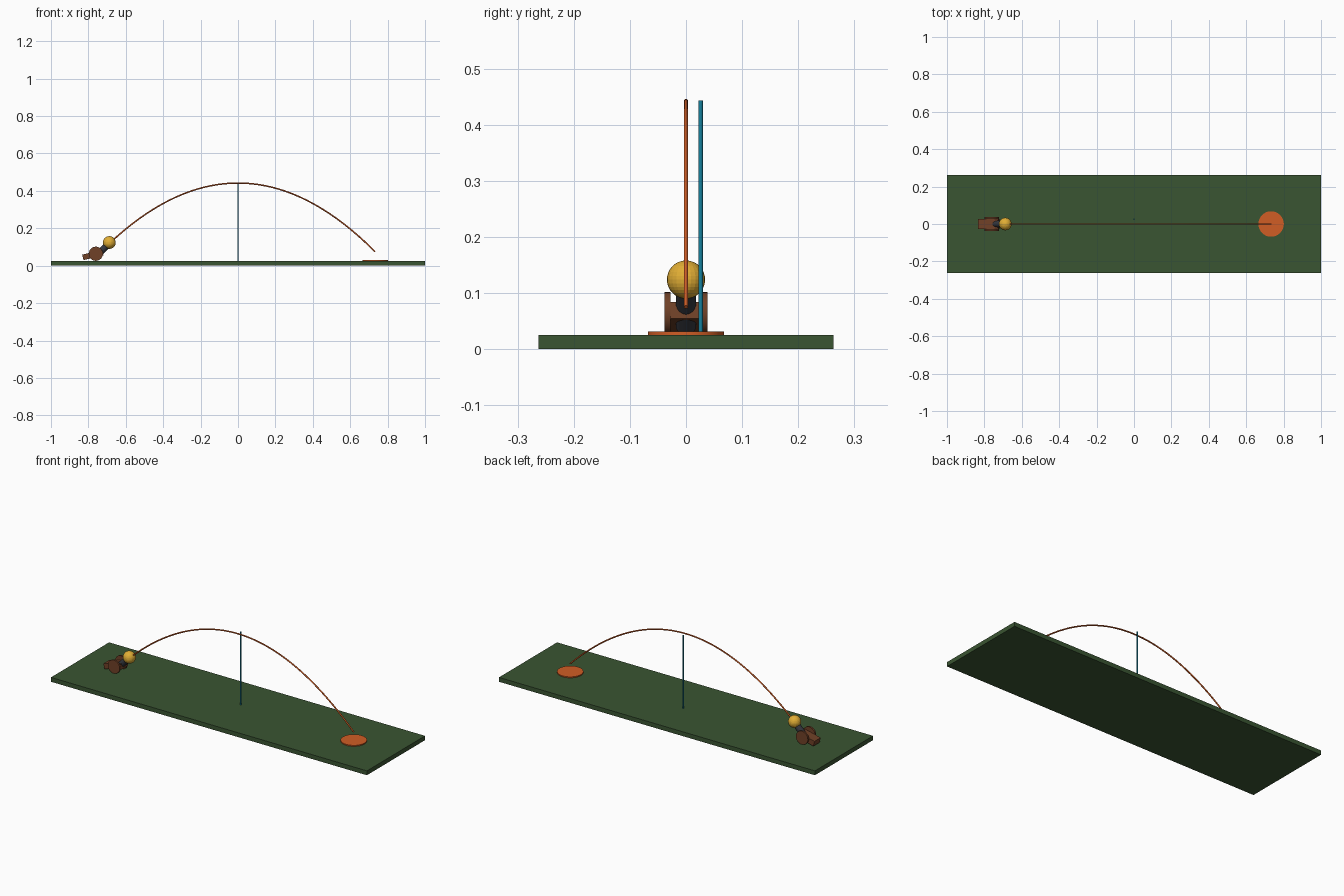
import bpy
from math import radians, pi

if "Cube" in bpy.data.objects:
    bpy.data.objects.remove(bpy.data.objects["Cube"], do_unlink=True)


def material(name, rgb):
    m = bpy.data.materials.new(name)
    m.use_nodes = True
    m.diffuse_color = (*rgb, 1)
    m.node_tree.nodes["Principled BSDF"].inputs["Base Color"].default_value = (*rgb, 1)
    return m


GREEN = material("field green", (0.042, 0.09, 0.032))
ORANGE = material("target orange", (0.64, 0.11, 0.018))
BROWN = material("wood brown", (0.16, 0.052, 0.02))
IRON = material("dark iron", (0.035, 0.038, 0.048))
GOLD = material("ball gold", (0.75, 0.42, 0.035))
TEAL = material("marker teal", (0.008, 0.22, 0.34))


def finish(name, mat, smooth=False):
    ob = bpy.context.object
    ob.name = name
    ob.data.materials.append(mat)
    if smooth:
        bpy.ops.object.shade_smooth_by_angle(angle=radians(35))
    return ob


def box(name, mat, loc, size, tilt=0):
    bpy.ops.mesh.primitive_cube_add(size=1, location=loc, rotation=(0, tilt, 0))
    bpy.context.object.scale = size
    return finish(name, mat)


def cylinder(name, mat, loc, radius, depth, rot=(0, 0, 0), sides=24):
    bpy.ops.mesh.primitive_cylinder_add(vertices=sides, radius=radius, depth=depth,
                                        location=loc, rotation=rot)
    return finish(name, mat, True)


# Field, landing target and height marker
box("field", GREEN, (0, 0, 0.0125), (2, 0.525, 0.025))
cylinder("landing_target", ORANGE, (0.733, 0, 0.028), 0.068, 0.006, sides=48)
cylinder("height_marker", TEAL, (0, 0.026, 0.234), 0.004, 0.418, sides=12)

# Cannon: tilted carriage, wheels, barrel
box("carriage", BROWN, (-0.776, 0, 0.057), (0.11, 0.056, 0.03), radians(-13))
for side, name in ((-1, "right_wheel"), (1, "left_wheel")):
    cylinder(name, BROWN, (-0.76, side * 0.033, 0.064), 0.038, 0.01, (pi / 2, 0, 0))
cylinder("barrel", IRON, (-0.733, 0, 0.075), 0.018, 0.1, (0, pi / 4, 0))

# Ball leaving the muzzle
bpy.ops.mesh.primitive_uv_sphere_add(segments=24, ring_count=16, radius=0.034,
                                     location=(-0.688, 0, 0.124))
finish("ball", GOLD)

# Parabolic flight path as a thin tube
REACH, PEAK, END, STEPS = 0.733, 0.442, 0.075, 48
curve = bpy.data.curves.new("flight_path", "CURVE")
curve.dimensions = "3D"
curve.bevel_depth = 0.004
curve.bevel_resolution = 2
curve.use_fill_caps = True
line = curve.splines.new("POLY")
line.points.add(STEPS)
for i, p in enumerate(line.points):
    t = 2 * i / STEPS - 1
    p.co = (REACH * t, 0, PEAK - (PEAK - END) * t * t, 1)
curve.materials.append(ORANGE)
path = bpy.data.objects.new("flight_path", curve)
bpy.context.collection.objects.link(path)
